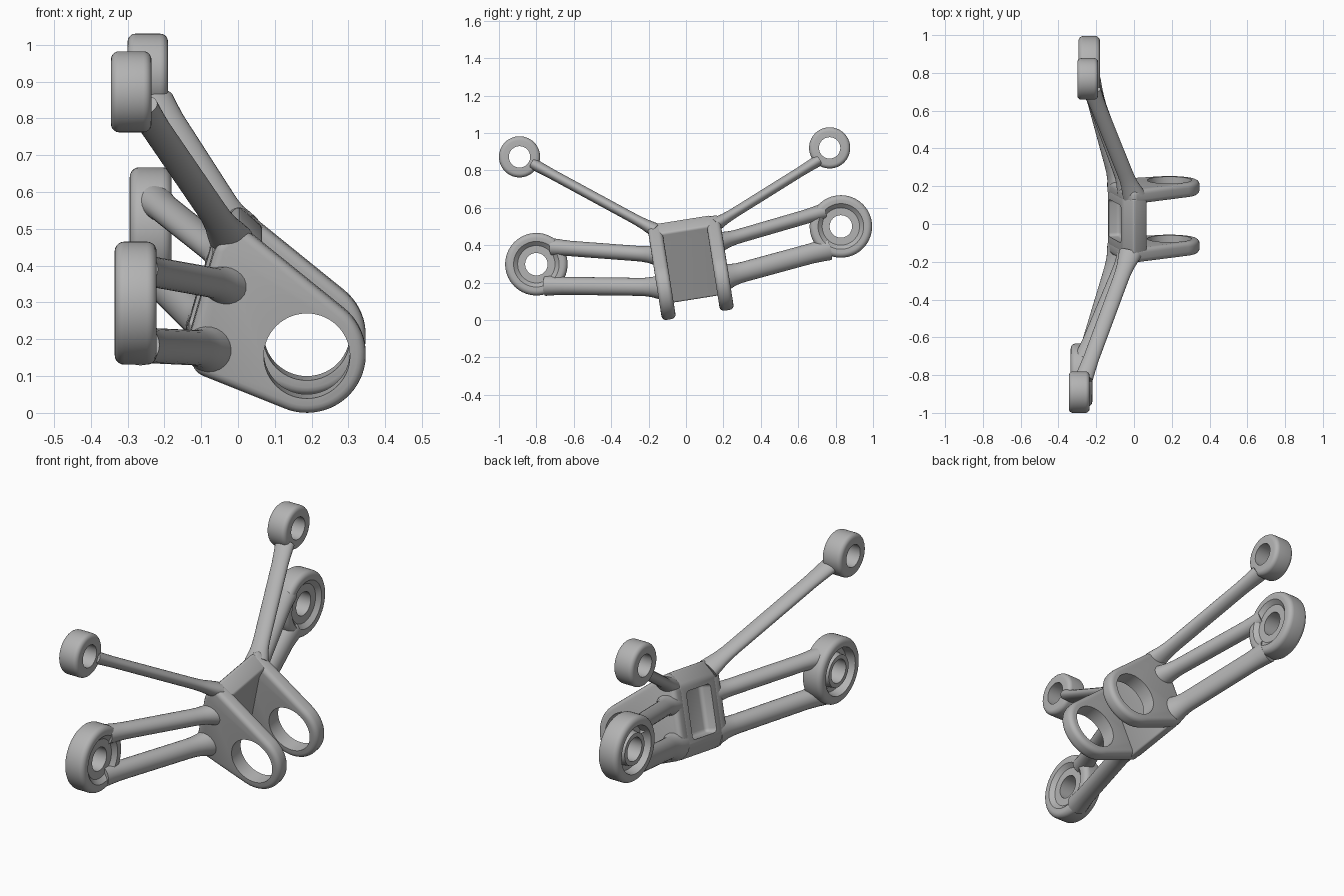
import bpy, bmesh
from math import sin, cos, pi, radians
from mathutils import Matrix, Vector

if "Cube" in bpy.data.objects:
    bpy.data.objects.remove(bpy.data.objects["Cube"], do_unlink=True)

grey = bpy.data.materials.new("plain_grey")
grey.use_nodes = True
tone = (0.45, 0.45, 0.45, 1)
grey.diffuse_color = tone
grey.node_tree.nodes["Principled BSDF"].inputs["Base Color"].default_value = tone

# Tilted frame shared by the clevis parts
TILT = Matrix.Translation((0, 0.04, 0.185)) @ Matrix.Rotation(radians(9), 4, 'X')


def activate(ob):
    bpy.ops.object.select_all(action='DESELECT')
    ob.select_set(True)
    bpy.context.view_layer.objects.active = ob


def finish(name, bm, matrix=Matrix()):
    bmesh.ops.recalc_face_normals(bm, faces=bm.faces)
    bm.transform(matrix)
    me = bpy.data.meshes.new(name)
    bm.to_mesh(me)
    bm.free()
    me.materials.append(grey)
    ob = bpy.data.objects.new(name, me)
    bpy.context.collection.objects.link(ob)
    return ob


def smooth(ob):
    activate(ob)
    bpy.ops.object.shade_smooth_by_angle(angle=radians(38))


def bevel(ob, width, segments=4):
    activate(ob)
    m = ob.modifiers.new("round", 'BEVEL')
    m.width, m.segments = width, segments
    m.limit_method, m.angle_limit = 'ANGLE', radians(28)
    m.use_clamp_overlap = False
    bpy.ops.object.modifier_apply(modifier=m.name)


def cut(ob, cutter):
    activate(ob)
    m = ob.modifiers.new("cut", 'BOOLEAN')
    m.operation, m.object, m.solver = 'DIFFERENCE', cutter, 'EXACT'
    bpy.ops.object.modifier_apply(modifier=m.name)
    bpy.data.objects.remove(cutter, do_unlink=True)


def plate(name, outline, y, half):
    """Extrude an x-z outline along y in the tilted frame."""
    bm = bmesh.new()
    face = bm.faces.new([bm.verts.new((x, y - half, z)) for x, z in outline])
    new = bmesh.ops.extrude_face_region(bm, geom=[face])["geom"]
    bmesh.ops.translate(bm, vec=(0, 2 * half, 0),
                        verts=[v for v in new if isinstance(v, bmesh.types.BMVert)])
    return finish(name, bm, TILT)


def lathe(name, profile, centre, steps=56):
    """Turn a closed (x, radius) profile about the x axis."""
    bm = bmesh.new()
    rings = []
    for i in range(steps):
        a = 2 * pi * i / steps
        rings.append([bm.verts.new((x, r * cos(a), r * sin(a))) for x, r in profile])
    n = len(profile)
    for i in range(steps):
        p, q = rings[i], rings[(i + 1) % steps]
        for j in range(n):
            k = (j + 1) % n
            bm.faces.new((p[j], p[k], q[k], q[j]))
    smooth(finish(name, bm, Matrix.Translation(centre)))


def rounded_rim(half, radius, fillet, segs=5):
    """Outer rim running from the back face to the front face."""
    pts = []
    for side in (-1, 1):
        arc = [(side * (half - fillet + fillet * cos(a)), radius - fillet + fillet * sin(a))
               for a in (pi / 2 * i / segs for i in range(segs + 1))]
        pts += arc if side < 0 else arc[::-1]
    return pts


# Share of the length and the swelling of a strut where it blends in
FLARE = ((0, 1.45), (0.05, 1.3), (0.1, 1.12), (0.16, 1.02), (0.22, 1),
         (0.84, 1), (0.92, 1.06), (1, 1.15))


def strut(name, start, end, wide, thin, steps=24):
    """Flared oval bar, wide across x."""
    a, b = Vector(start), Vector(end)
    d = (b - a).normalized()
    u = Vector((1, 0, 0))
    u = (u - d * u.dot(d)).normalized()
    v = d.cross(u)
    bm = bmesh.new()
    loops = []
    for t, s in FLARE:
        loops.append([bm.verts.new(a.lerp(b, t) + s * (u * wide * cos(w) + v * thin * sin(w)))
                      for w in (2 * pi * i / steps for i in range(steps))])
    for p, q in zip(loops, loops[1:]):
        for i in range(steps):
            k = (i + 1) % steps
            bm.faces.new((p[i], p[k], q[k], q[i]))
    bm.faces.new(loops[0])
    bm.faces.new(loops[-1])
    smooth(finish(name, bm))


# Clevis ears with large bores
EYE_X, EYE_R, BORE_R = 0.187, 0.16, 0.117
back = [(0, 0.36), (-0.06, 0.30), (-0.14, 0.02), (-0.115, -0.05)]
arc = [radians(-113 + 164 * i / 28) for i in range(29)]
ear_outline = back + [(EYE_X + EYE_R * cos(a), EYE_R * sin(a)) for a in arc]
for side, y in (("right", -0.157), ("left", 0.157)):
    ear = plate(side + "_clevis_ear", ear_outline, y, 0.038)
    bevel(ear, 0.024)
    bm = bmesh.new()
    bmesh.ops.create_cone(bm, cap_ends=True, segments=56, radius1=BORE_R, radius2=BORE_R, depth=0.3,
                          matrix=Matrix.Translation((EYE_X, y, 0)) @ Matrix.Rotation(pi / 2, 4, 'X'))
    cut(ear, finish("bore_cutter", bm, TILT))
    smooth(ear)

# Leaning centre block with a pocket in its back
block = plate("centre_block", back + [(-0.055, -0.078), (0.04, 0.25), (0.07, 0.30)], 0, 0.15)
bevel(block, 0.012, 3)
bm = bmesh.new()
bmesh.ops.create_cube(bm, size=1, matrix=Matrix.Translation((-0.1, 0, 0.155))
                      @ Matrix.Rotation(radians(16), 4, 'Y') @ Matrix.Diagonal((0.12, 0.2, 0.235, 1)))
pocket = finish("pocket_cutter", bm, TILT)
bevel(pocket, 0.02, 4)
cut(block, pocket)
smooth(block)

# Upper eyes: plain rounded rings
eye = [(0.055, 0.057), (-0.055, 0.057)] + rounded_rim(0.055, 0.11, 0.022)
UPPER_EYES = {"right": (-0.29, -0.89, 0.872), "left": (-0.245, 0.768, 0.92)}

# Lower hubs: dished front, grooved back with an inner boss
hub = [(0.036, 0.06), (-0.045, 0.06), (-0.045, 0.082), (-0.01, 0.086), (-0.01, 0.112), (-0.056, 0.122)]
hub += rounded_rim(0.057, 0.167, 0.026) + [(0.056, 0.122), (0.036, 0.1)]
LOWER_HUBS = {"right": (-0.278, -0.8, 0.298), "left": (-0.237, 0.828, 0.5)}

for side in ("right", "left"):
    lathe(side + "_upper_eye", eye, UPPER_EYES[side])
    lathe(side + "_lower_hub", hub, LOWER_HUBS[side])

# Struts from the clevis to the eyes and hubs
strut("right_upper_rod", (-0.02, -0.155, 0.475), (-0.265, -0.815, 0.833), 0.042, 0.027)
strut("left_upper_rod", (0.0, 0.15, 0.505), (-0.222, 0.703, 0.85), 0.042, 0.027)
strut("right_upper_arm", (-0.025, -0.14, 0.346), (-0.265, -0.71, 0.389), 0.045, 0.041)
strut("right_lower_arm", (-0.075, -0.12, 0.175), (-0.265, -0.75, 0.184), 0.047, 0.048)
strut("left_upper_arm", (-0.025, 0.17, 0.415), (-0.23, 0.73, 0.578), 0.045, 0.038)
strut("left_lower_arm", (-0.075, 0.19, 0.225), (-0.23, 0.76, 0.38), 0.047, 0.054)
